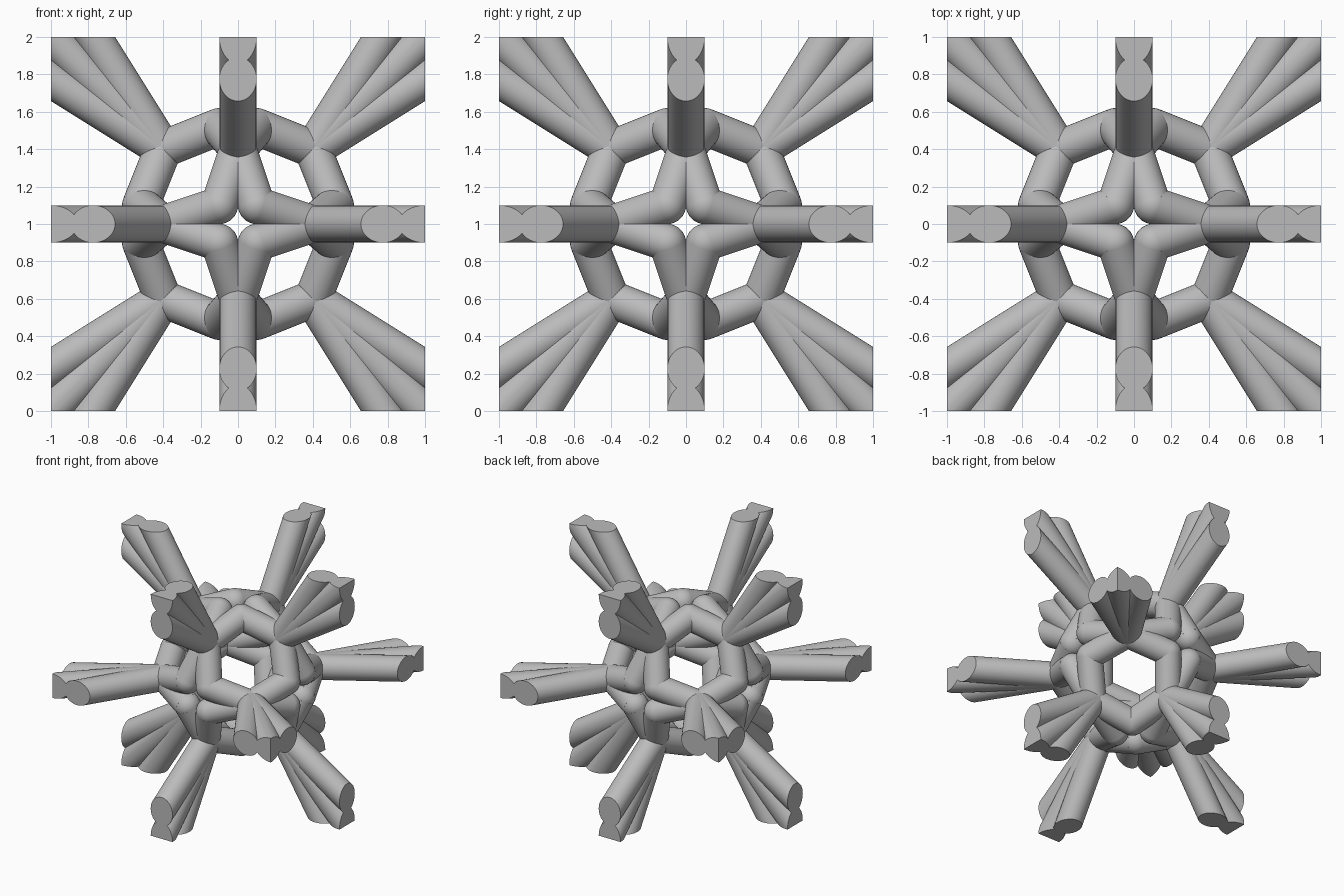
import bpy, bmesh, math
from itertools import product
from mathutils import Vector

old = bpy.data.objects.get("Cube")
if old:
    bpy.data.objects.remove(old)

RADIUS = 0.1     # every rod
NODE = 0.4       # hubs at (NODE, NODE, 0) and its turns
NEAR, FAR = 0.1, 0.52   # elbows at (NEAR, NEAR, FAR) and its turns
SPREAD = 0.775   # where the outer fan rods meet the bounding cube
CENTRE = Vector((0, 0, 1))

grey = bpy.data.materials.new("grey")
grey.use_nodes = True
color = (0.5, 0.5, 0.5, 1)
grey.diffuse_color = color
grey.node_tree.nodes["Principled BSDF"].inputs["Base Color"].default_value = color


def add_rod(target, start, end, clip=False):
    """Add a capped rod to target, optionally trimmed flush with the cube."""
    bm = bmesh.new()
    axis = end - start
    bmesh.ops.create_cone(bm, cap_ends=True, segments=40, radius1=RADIUS,
                          radius2=RADIUS, depth=axis.length)
    turn = axis.to_track_quat('Z', 'Y').to_matrix().to_4x4()
    turn.translation = (start + end) / 2
    bm.transform(turn)
    if clip:
        for i, side in product(range(3), (-1, 1)):
            normal = Vector((0, 0, 0))
            normal[i] = side
            bmesh.ops.bisect_plane(bm, geom=bm.verts[:] + bm.edges[:] + bm.faces[:],
                                   plane_co=normal, plane_no=normal, clear_outer=True)
            rim = [e for e in bm.edges if e.is_boundary]
            if rim:
                bmesh.ops.holes_fill(bm, edges=rim, sides=0)
    bmesh.ops.recalc_face_normals(bm, faces=bm.faces)
    mesh = bpy.data.meshes.new("part")
    bm.to_mesh(mesh)
    bm.free()
    target.from_mesh(mesh)
    bpy.data.meshes.remove(mesh)


def add_ball(target, centre):
    made = bmesh.ops.create_uvsphere(target, u_segments=32, v_segments=16, radius=RADIUS)
    bmesh.ops.translate(target, verts=made["verts"], vec=centre)


def finish(name, bm):
    mesh = bpy.data.meshes.new(name)
    bm.to_mesh(mesh)
    bm.free()
    mesh.materials.append(grey)
    obj = bpy.data.objects.new(name, mesh)
    obj.location = CENTRE
    bpy.context.collection.objects.link(obj)
    bpy.ops.object.select_all(action='DESELECT')
    obj.select_set(True)
    bpy.context.view_layer.objects.active = obj
    bpy.ops.object.shade_smooth_by_angle(angle=math.radians(35))


cage = bmesh.new()

# Elbows of the cage: four around each cube face direction
for i in range(3):
    for signs in product((-1, 1), repeat=3):
        elbow = Vector(signs) * NEAR
        elbow[i] = signs[i] * FAR
        add_ball(cage, elbow)
        # two rods run from each elbow to the neighbouring hubs
        for skip in range(3):
            if skip != i:
                hub = Vector(signs) * NODE
                hub[skip] = 0
                add_rod(cage, elbow, hub)

# Hubs, each with a flat fan of three rods towards a cube edge
number = 0
for skip in range(3):
    p, q = [i for i in range(3) if i != skip]
    for sp, sq in product((-1, 1), repeat=2):
        def place(u, v):
            point = Vector((0, 0, 0))
            point[p], point[q] = sp * u, sq * v
            return point
        hub = place(NODE, NODE)
        add_ball(cage, hub)
        fan = bmesh.new()
        for goal in (place(1, 1), place(1, SPREAD), place(SPREAD, 1)):
            add_rod(fan, hub, hub + (goal - hub) * 1.5, clip=True)
        number += 1
        finish(f"rod_fan_{number}", fan)

finish("cage", cage)
